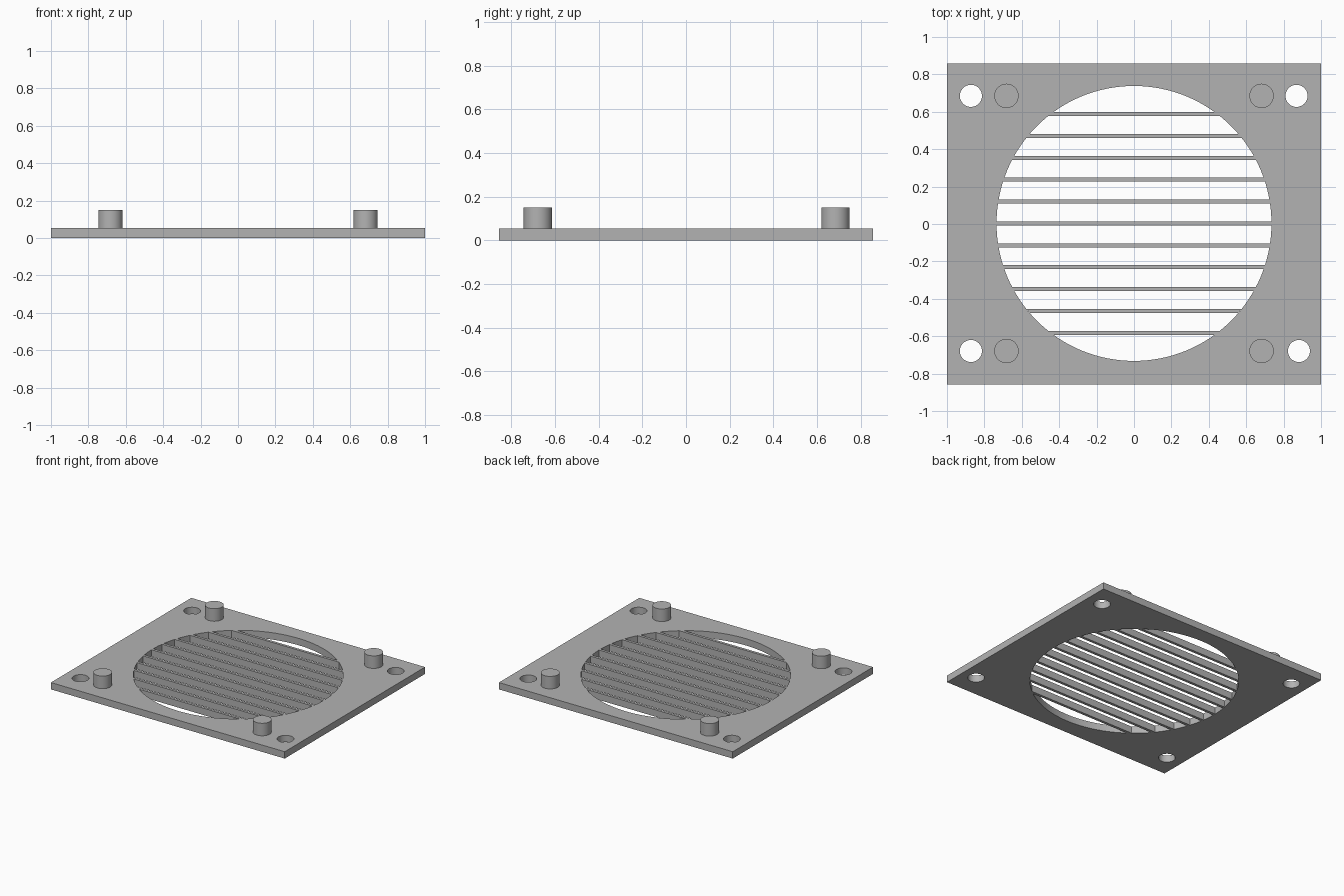
import bpy, bmesh, math

cube = bpy.data.objects.get("Cube")
if cube:
    bpy.data.objects.remove(cube, do_unlink=True)

THICK = 0.053       # plate thickness
PEG_TOP = 0.15
RADIUS = 0.735      # vent opening
CY = 0.003          # vent centre in y
PITCH, SLAT = 0.117, 0.021

grey = bpy.data.materials.new("grey plastic")
grey.use_nodes = True
colour = (0.45, 0.45, 0.45, 1)
grey.diffuse_color = colour
grey.node_tree.nodes["Principled BSDF"].inputs["Base Color"].default_value = colour


def prism(name, outline, z0, z1):
    """Extrude a closed counter-clockwise outline from z0 to z1."""
    bm = bmesh.new()
    face = bm.faces.new([bm.verts.new((x, y, z0)) for x, y in outline])
    top = bmesh.ops.extrude_face_region(bm, geom=[face])["geom"]
    for v in top:
        if isinstance(v, bmesh.types.BMVert):
            v.co.z = z1
    bmesh.ops.recalc_face_normals(bm, faces=bm.faces)
    mesh = bpy.data.meshes.new(name)
    bm.to_mesh(mesh)
    bm.free()
    obj = bpy.data.objects.new(name, mesh)
    bpy.context.collection.objects.link(obj)
    mesh.materials.append(grey)
    return obj


def circle(x, y, r, n):
    return [(x + r * math.cos(math.tau * i / n), y + r * math.sin(math.tau * i / n))
            for i in range(n)]


def smooth(obj):
    bpy.ops.object.select_all(action='DESELECT')
    obj.select_set(True)
    bpy.context.view_layer.objects.active = obj
    bpy.ops.object.shade_smooth_by_angle(angle=math.radians(30))


# Base plate with the round vent and four screw holes
plate = prism("base_plate", [(-1, -0.857), (1, -0.857), (1, 0.857), (-1, 0.857)], 0, THICK)
holes = [circle(0, CY, RADIUS, 128)]
for x, y in [(-0.872, 0.685), (0.869, 0.685), (-0.872, -0.679), (0.882, -0.679)]:
    holes.append(circle(x, y, 0.059, 48))
for outline in holes:
    cutter = prism("hole_cutter", outline, -0.1, 0.2)
    mod = plate.modifiers.new("hole", 'BOOLEAN')
    mod.operation, mod.solver, mod.object = 'DIFFERENCE', 'EXACT', cutter
    bpy.context.view_layer.objects.active = plate
    bpy.ops.object.modifier_apply(modifier=mod.name)
    bpy.data.objects.remove(cutter, do_unlink=True)
smooth(plate)

# Horizontal slats, their ends trimmed to the vent's rim
for i in range(-5, 6):
    lo, hi = i * PITCH - SLAT / 2, i * PITCH + SLAT / 2
    a, b = (math.sqrt(RADIUS ** 2 - d * d) for d in (lo, hi))
    prism(f"slat_{i + 6}", [(-a, CY + lo), (a, CY + lo), (b, CY + hi), (-b, CY + hi)], 0, THICK)

# Four locating pegs on top
for side, x in (("right", -0.682), ("left", 0.682)):
    for end, y in (("front", -0.679), ("back", 0.685)):
        smooth(prism(f"{end}_{side}_peg", circle(x, y, 0.065, 48), THICK, PEG_TOP))
